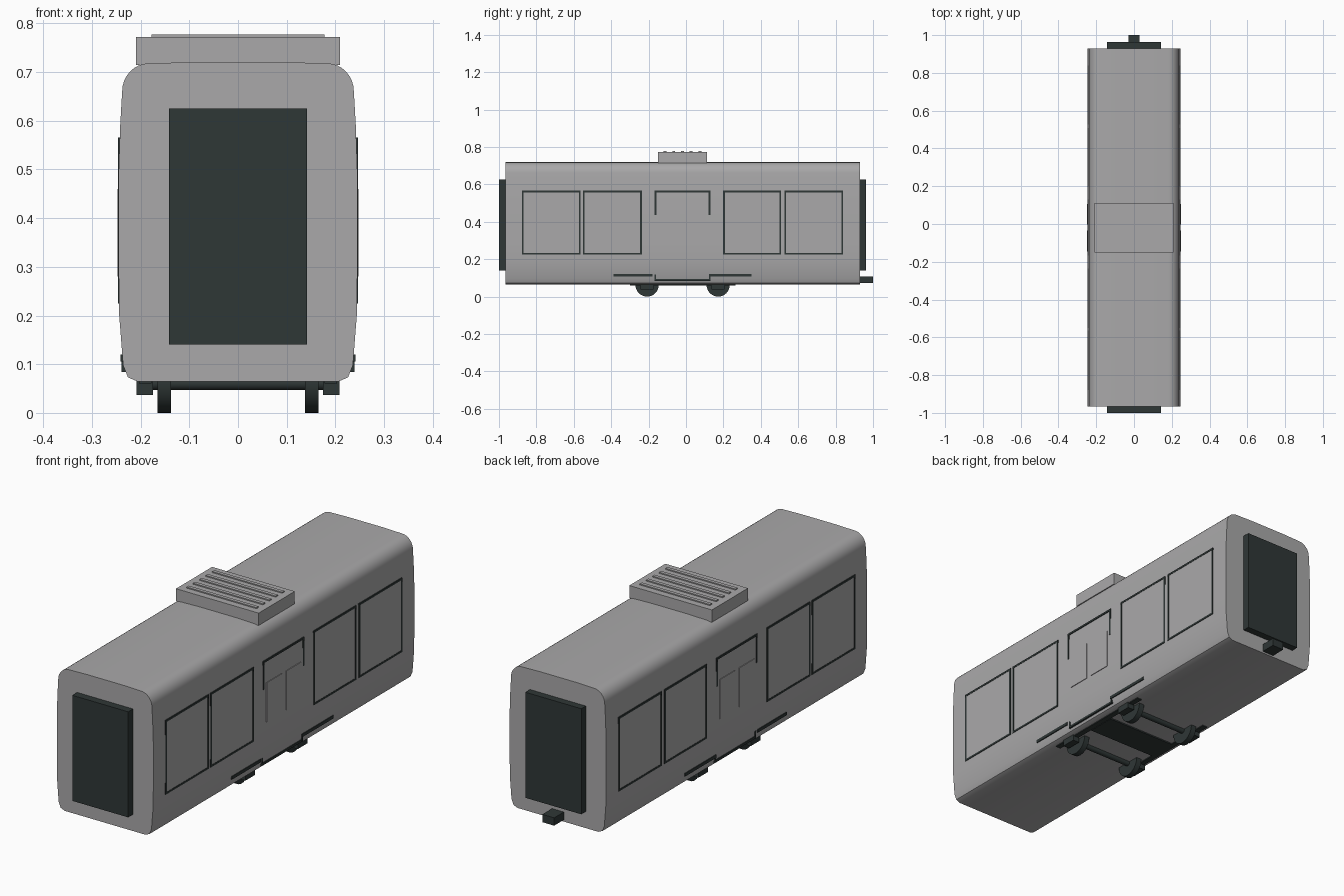
import bpy, bmesh, math
from mathutils import Matrix

if "Cube" in bpy.data.objects:
    bpy.data.objects.remove(bpy.data.objects["Cube"])


def material(name, rgb):
    m = bpy.data.materials.new(name)
    m.diffuse_color = (*rgb, 1)
    m.use_nodes = True
    m.node_tree.nodes["Principled BSDF"].inputs["Base Color"].default_value = m.diffuse_color
    return m


GREY = material("light grey", (0.40, 0.395, 0.40))
DARK = material("dark slate", (0.028, 0.038, 0.037))


def finish(name, bm, mat):
    bmesh.ops.recalc_face_normals(bm, faces=bm.faces[:])
    me = bpy.data.meshes.new(name)
    bm.to_mesh(me)
    bm.free()
    me.materials.append(mat)
    ob = bpy.data.objects.new(name, me)
    bpy.context.collection.objects.link(ob)
    return ob


def smooth(ob, angle=35):
    bpy.ops.object.select_all(action='DESELECT')
    ob.select_set(True)
    bpy.context.view_layer.objects.active = ob
    bpy.ops.object.shade_smooth_by_angle(angle=math.radians(angle))


def add_box(bm, x0, x1, y0, y1, z0, z1):
    m = Matrix.Translation(((x0 + x1) / 2, (y0 + y1) / 2, (z0 + z1) / 2))
    m = m @ Matrix.Diagonal((x1 - x0, y1 - y0, z1 - z0, 1))
    bmesh.ops.create_cube(bm, size=1, matrix=m)


def boxes(name, mat, items, mirror=False):
    bm = bmesh.new()
    for x0, x1, y0, y1, z0, z1 in items:
        add_box(bm, x0, x1, y0, y1, z0, z1)
        if mirror:
            add_box(bm, -x1, -x0, y0, y1, z0, z1)
    return finish(name, bm, mat)


def cylinders(name, mat, items):
    # cylinders lying along x: (x centre, y, z, radius, length)
    bm = bmesh.new()
    for x, y, z, r, l in items:
        m = Matrix.Translation((x, y, z)) @ Matrix.Rotation(math.pi / 2, 4, 'Y')
        bmesh.ops.create_cone(bm, cap_ends=True, segments=32, radius1=r,
                              radius2=r, depth=l, matrix=m)
    ob = finish(name, bm, mat)
    smooth(ob)


# car body: half cross-section with rounded roof edge, mirrored and extruded
half = [(0.205, 0.064), (0.226, 0.073), (0.236, 0.098), (0.244, 0.20),
        (0.245, 0.28), (0.245, 0.50), (0.242, 0.59), (0.238, 0.66)]
for i in range(1, 9):
    a = math.radians(90 * i / 8)
    half.append((0.183 + 0.055 * math.cos(a), 0.66 + 0.058 * math.sin(a)))
half.append((0.09, 0.7205))
profile = half + [(-x, z) for x, z in reversed(half)]
bm = bmesh.new()
face = bm.faces.new([bm.verts.new((x, -0.965, z)) for x, z in profile])
ext = bmesh.ops.extrude_face_region(bm, geom=[face], use_keep_orig=True)
bmesh.ops.translate(bm, vec=(0, 1.895, 0),
                    verts=[v for v in ext['geom'] if isinstance(v, bmesh.types.BMVert)])
smooth(finish("car_body", bm, GREY))

# end gangways and coupler
boxes("gangways", DARK, [(-0.142, 0.142, -1.0, -0.96, 0.14, 0.625),
                         (-0.142, 0.142, 0.925, 0.963, 0.14, 0.625)])
boxes("coupler", DARK, [(-0.03, 0.03, 0.92, 1.0, 0.072, 0.108)])

# roof unit with slats
boxes("roof_unit", GREY, [(-0.21, 0.21, -0.15, 0.112, 0.715, 0.772)])
bm = bmesh.new()
for i in range(5):
    y = -0.112 + 0.0465 * i
    add_box(bm, -0.178, 0.178, y - 0.008, y + 0.008, 0.77, 0.777)
finish("roof_slats", bm, GREY)

# side windows: thin dark frames around grey panes
Z0, Z1, T = 0.225, 0.566, 0.009
frames, panes = [], []
for y0, y1 in [(-0.878, -0.563), (-0.551, -0.236), (0.199, 0.508), (0.526, 0.84)]:
    frames += [(0.239, 0.2468, y0, y1, Z0, Z0 + T), (0.239, 0.2468, y0, y1, Z1 - T, Z1),
               (0.239, 0.2468, y0, y0 + T, Z0, Z1), (0.239, 0.2468, y1 - T, y1, Z0, Z1)]
    panes.append((0.239, 0.2455, y0 + T, y1 - T, Z0 + T, Z1 - T))
boxes("window_frames", DARK, frames, True)
boxes("window_panes", GREY, panes, True)

# door: frame pieces and two slightly raised leaves
boxes("door_frame", DARK, [
    (0.239, 0.2468, -0.168, 0.13, 0.557, 0.566),
    (0.239, 0.2468, -0.168, -0.159, 0.435, 0.566),
    (0.239, 0.2468, 0.121, 0.13, 0.435, 0.566),
    (0.228, 0.2385, -0.168, 0.13, 0.084, 0.094),
    (0.229, 0.239, -0.168, -0.160, 0.084, 0.118),
    (0.229, 0.239, 0.122, 0.13, 0.084, 0.118)], True)
boxes("door_leaves", GREY, [(0.24, 0.248, -0.145, -0.035, 0.28, 0.46),
                            (0.24, 0.248, -0.003, 0.107, 0.28, 0.46)], True)

# lower side strips
boxes("side_strips", DARK, [(0.231, 0.241, -0.388, -0.178, 0.106, 0.12),
                            (0.231, 0.241, 0.122, 0.35, 0.106, 0.12)], True)

# bogie: wheels, axles, axle boxes and frame plates
AXLES = (-0.208, 0.172)
cylinders("wheels", DARK, [(s * 0.1515, y, 0.062, 0.062, 0.027)
                           for y in AXLES for s in (-1, 1)])
cylinders("axles", DARK, [(0, y, 0.06, 0.013, 0.36) for y in AXLES])
boxes("axle_boxes", DARK, [(0.175, 0.208, y - 0.035, y + 0.035, 0.037, 0.07)
                           for y in AXLES], True)
boxes("bogie_frame", DARK, [(-0.178, 0.178, -0.085, 0.05, 0.058, 0.07)])
boxes("bogie_side_beams", DARK, [(0.178, 0.203, -0.30, 0.265, 0.060, 0.07)], True)
